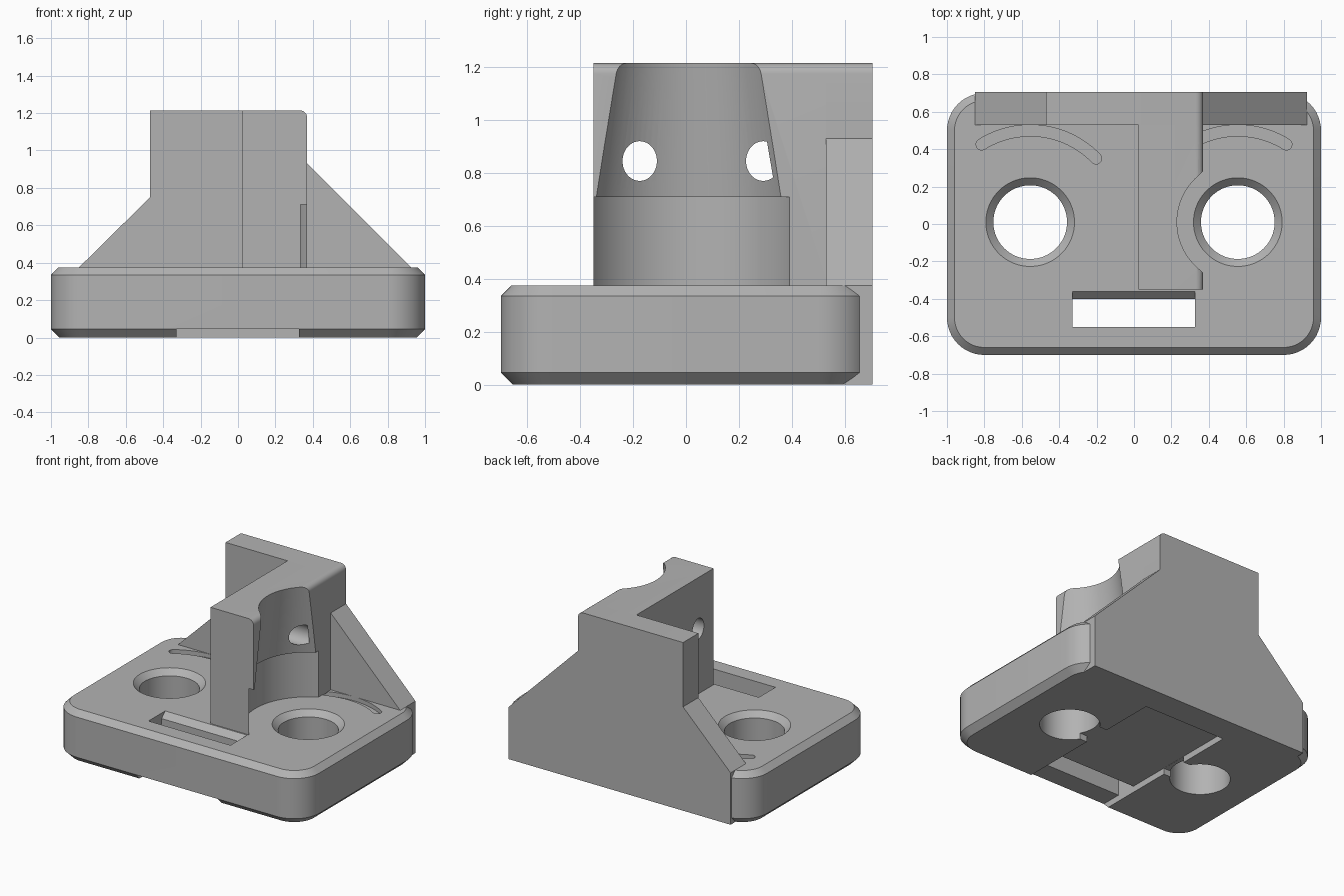
import bpy, bmesh, math
from math import cos, sin, radians

if "Cube" in bpy.data.objects:
    bpy.data.objects.remove(bpy.data.objects["Cube"])

grey = bpy.data.materials.new("plain grey")
grey.use_nodes = True
grey.diffuse_color = (0.45, 0.45, 0.45, 1)
grey.node_tree.nodes["Principled BSDF"].inputs["Base Color"].default_value = (0.45, 0.45, 0.45, 1)


def loft(name, rings):
    """Closed solid through a stack of matching rings."""
    bm = bmesh.new()
    loops = [[bm.verts.new(p) for p in ring] for ring in rings]
    n = len(loops[0])
    for a, b in zip(loops, loops[1:]):
        for i in range(n):
            j = (i + 1) % n
            bm.faces.new((a[i], a[j], b[j], b[i]))
    bm.faces.new(loops[0])
    bm.faces.new(loops[-1])
    bmesh.ops.recalc_face_normals(bm, faces=bm.faces)
    mesh = bpy.data.meshes.new(name)
    bm.to_mesh(mesh)
    bm.free()
    mesh.materials.append(grey)
    ob = bpy.data.objects.new(name, mesh)
    bpy.context.collection.objects.link(ob)
    return ob


def prism(name, pts, axis, lo, hi):
    """Outline extruded along one axis; pts hold the other two in order."""
    def place(p, d):
        return {"x": (d, *p), "y": (p[0], d, p[1]), "z": (*p, d)}[axis]
    return loft(name, [[place(p, d) for p in pts] for d in (lo, hi)])


def rect(x0, x1, y0, y1):
    return [(x0, y0), (x1, y0), (x1, y1), (x0, y1)]


def ellipse(cx, cy, rx, ry, n=64):
    return [(cx + rx * cos(math.tau * i / n), cy + ry * sin(math.tau * i / n)) for i in range(n)]


def turned(name, cx, cy, profile):
    """Round solid about a vertical line from (radius, height) pairs."""
    return loft(name, [[(x, y, z) for x, y in ellipse(cx, cy, r, r, 96)] for r, z in profile])


def cut(target, cutter):
    mod = target.modifiers.new("cut", "BOOLEAN")
    mod.operation = "DIFFERENCE"
    mod.solver = "EXACT"
    mod.object = cutter
    bpy.context.view_layer.objects.active = target
    bpy.ops.object.modifier_apply(modifier=mod.name)
    bpy.data.objects.remove(cutter)


def rounded(inset, z):
    """Rounded base outline drawn in by inset."""
    r = 0.2 - inset
    ring = []
    for k, (sx, sy) in enumerate([(1, 1), (-1, 1), (-1, -1), (1, -1)]):
        for i in range(13):
            a = radians(90 * k + 7.5 * i)
            ring.append((sx * 0.8 + r * cos(a), sy * 0.5 + r * sin(a), z))
    return ring


def banana(cx, cy, a0, a1, r=0.49, w=0.03):
    """Curved slot outline with round ends."""
    def at(rad, a):
        return (cx + rad * cos(a), cy + rad * sin(a))
    a0, a1, n = radians(a0), radians(a1), 24
    angles = [a0 + (a1 - a0) * i / n for i in range(n + 1)]
    pts = [at(r + w, a) for a in angles]
    for base, sign, turn in ((a1, 1, 0), (a0, 1, math.pi)):
        if turn:
            pts += [at(r - w, a) for a in reversed(angles)]
        c = at(r, base)
        for i in range(1, 8):
            t = base + turn + math.pi * i / 8
            pts.append((c[0] + w * cos(t), c[1] + w * sin(t)))
    return pts


TOP, HOLE_X, HOLE_Y = 0.375, 0.555, 0.01

# Chamfered base block
base = loft("base", [rounded(0.045, 0), rounded(0, 0.045), rounded(0, TOP - 0.04), rounded(0.04, TOP)])

# Countersunk bolt holes with a curved groove behind each
for x, a0, a1 in ((-HOLE_X, 44, 122), (HOLE_X, 58, 136)):
    cut(base, turned("hole_cutter", x, HOLE_Y,
                     [(0.197, -0.1), (0.197, TOP - 0.04), (0.237, TOP), (0.237, TOP + 0.1)]))
    cut(base, prism("groove_cutter", banana(x, HOLE_Y, a0, a1), "z", TOP - 0.03, TOP + 0.1))

# Through slot with a chamfered rear edge
slot = [(-0.55, -0.1), (-0.4, -0.1), (-0.4, TOP - 0.04), (-0.36, TOP), (-0.36, 0.5), (-0.55, 0.5)]
cut(base, prism("slot_cutter", slot, "x", -0.33, 0.325))

# Shallow recess underneath, opening into the bolt holes
cut(base, prism("recess_cutter", rect(-0.33, 0.325, -0.9, 0.51), "z", -0.1, 0.045))
cut(base, prism("notch_cutter", rect(-0.385, 0.385, -0.09, 0.11), "z", -0.1, 0.044))

# Rounded top edge shared by the plate and the arm
EDGE, PEAK, R = 0.37, 1.215, 0.04
fillet = [(EDGE - R + R * cos(radians(15 * i)), PEAK - R + R * sin(radians(15 * i))) for i in range(7)]

# Back plate with sloping sides
plate = prism("back_plate", [(-0.85, 0), (0.925, 0), (0.925, TOP), (EDGE, 0.93)] + fillet
              + [(-0.47, PEAK), (-0.47, 0.75), (-0.85, TOP)], "y", 0.53, 0.705)

# Upright arm, scooped out around the left bolt hole
arm = prism("upright_arm", [(0.025, TOP - 0.005), (EDGE, TOP - 0.005)] + fillet + [(0.025, PEAK)],
            "y", -0.35, 0.54)
cut(arm, turned("scoop_cutter", HOLE_X, HOLE_Y,
                [(0.423, 0.2), (0.423, 0.71), (0.395, 0.71), (0.325, PEAK), (0.32, 1.25)]))

# Cross holes through the arm
for y in (-0.175, 0.292):
    cut(arm, prism("cross_hole_cutter", ellipse(y, 0.845, 0.065, 0.075), "x", -0.1, 0.34))

# Smooth the curves, keep the edges sharp
for ob in (base, plate, arm):
    bpy.ops.object.select_all(action="DESELECT")
    ob.select_set(True)
    bpy.context.view_layer.objects.active = ob
    bpy.ops.object.shade_smooth_by_angle(angle=radians(25))
